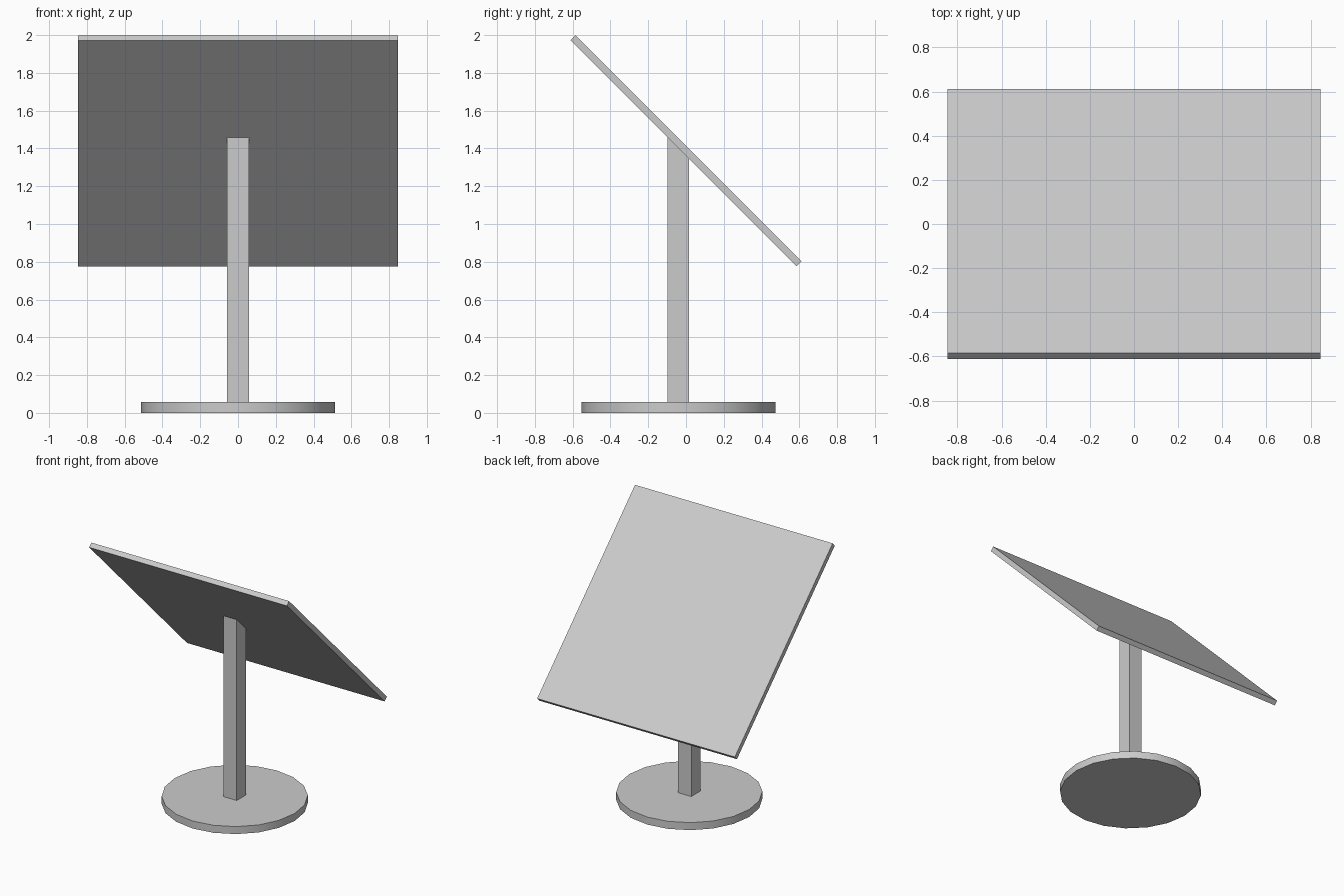
import bpy, bmesh, math

if "Cube" in bpy.data.objects:
    bpy.data.objects.remove(bpy.data.objects["Cube"])

POST_Y = -0.04      # base and post sit slightly forward of the panel centre
PANEL_Z = 1.387
PANEL_T = 0.038

# Round base plate
bpy.ops.mesh.primitive_cylinder_add(vertices=20, radius=0.513, depth=0.058,
                                    location=(0, POST_Y, 0.029))
base = bpy.context.object
base.name = "base_plate"
bpy.ops.object.shade_smooth_by_angle(angle=math.radians(30))

# Square panel tilted 45 degrees, high edge to the front
bpy.ops.mesh.primitive_cube_add(size=1, location=(0, 0, PANEL_Z),
                                rotation=(math.radians(-45), 0, 0))
panel = bpy.context.object
panel.name = "tilted_panel"
panel.scale = (1.692, 1.692, PANEL_T)

# Square post, its top mitred to the underside of the panel
half, z0 = 0.057, 0.058
bm = bmesh.new()
bmesh.ops.create_cube(bm, size=2 * half)
for v in bm.verts:
    v.co.y += POST_Y
    if v.co.z < 0:
        v.co.z = z0
    else:
        v.co.z = PANEL_Z - PANEL_T / 2 * math.sqrt(2) - v.co.y
mesh = bpy.data.meshes.new("post")
bm.to_mesh(mesh)
bm.free()
post = bpy.data.objects.new("post", mesh)
bpy.context.collection.objects.link(post)
